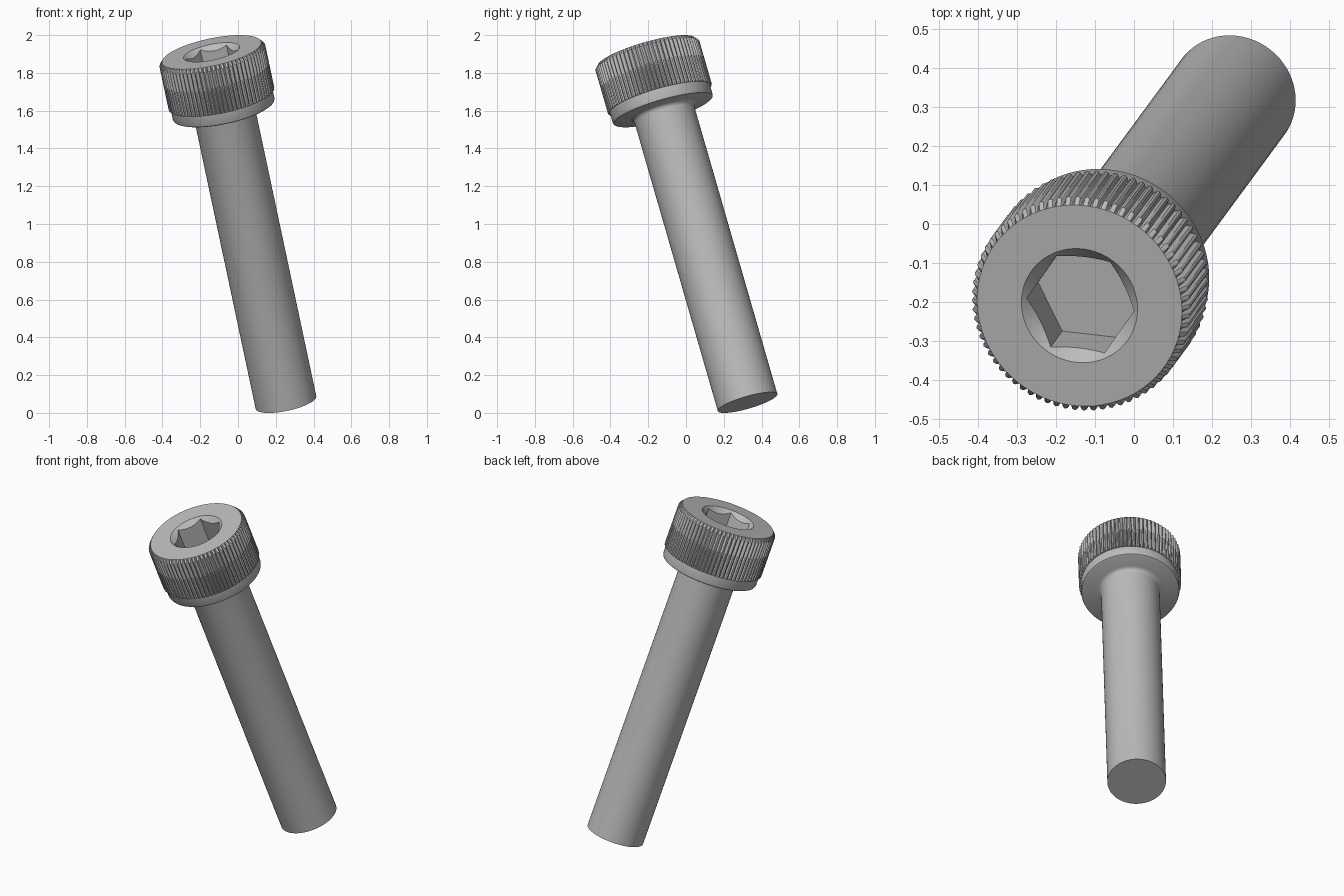
import bpy
import bmesh
from math import sin, cos, pi, radians
from mathutils import Matrix, Vector

cube = bpy.data.objects.get("Cube")
if cube:
    bpy.data.objects.remove(cube, do_unlink=True)

# Single steel colour
steel = bpy.data.materials.new("steel_grey")
steel.use_nodes = True
GREY = (0.5, 0.5, 0.5, 1)
steel.diffuse_color = GREY
steel.node_tree.nodes["Principled BSDF"].inputs["Base Color"].default_value = GREY

# The screw leans: its own axis runs from the tip up to the head
TIP = Vector((0.254, 0.326, 0.055))
AXIS = Vector((-0.395, -0.537, 1.86)).normalized()
LEAN = Matrix.Translation(TIP) @ Vector((0, 0, 1)).rotation_difference(AXIS).to_matrix().to_4x4()
LENGTH, HEAD_H = 1.97, 0.328
HEAD_Z = LENGTH - HEAD_H


def loft(name, rings, count):
    """Skin a stack of rings; each ring maps a step to (radius, height)."""
    bm = bmesh.new()
    loops = []
    for ring in rings:
        loop = []
        for i in range(count):
            r, z = ring(i)
            a = 2 * pi * i / count
            loop.append(bm.verts.new((r * cos(a), r * sin(a), z)))
        loops.append(loop)
    for low, high in zip(loops, loops[1:]):
        for i in range(count):
            j = (i + 1) % count
            bm.faces.new((low[i], low[j], high[j], high[i]))
    bm.faces.new(loops[0][::-1])
    bm.faces.new(loops[-1])
    mesh = bpy.data.meshes.new(name)
    bm.to_mesh(mesh)
    bm.free()
    mesh.materials.append(steel)
    obj = bpy.data.objects.new(name, mesh)
    bpy.context.collection.objects.link(obj)
    obj.matrix_world = LEAN
    bpy.ops.object.select_all(action="DESELECT")
    obj.select_set(True)
    bpy.context.view_layer.objects.active = obj
    bpy.ops.object.shade_smooth_by_angle(angle=radians(30))
    return obj


def circle(r, z):
    return lambda i: (r, z)


# Shank with a fillet under the head
SHANK_R, FILLET = 0.164, 0.025
shank = [circle(SHANK_R, 0), circle(SHANK_R, HEAD_Z - FILLET)]
for k in range(1, 6):
    t = k / 5 * pi / 2
    shank.append(circle(SHANK_R + FILLET * (1 - cos(t)), HEAD_Z - FILLET * (1 - sin(t))))
shank.append(circle(SHANK_R, HEAD_Z + 0.04))
loft("shank", shank, 64)

# Head: plain collar, knurled side, chamfered rim and hexagon socket
TEETH = 72
COUNT = TEETH * 4
TOOTH = (1, 0.8, 0, 0.8)
SOCKET_R, HEX_R, HEX_TURN = 0.152, 0.141, radians(-5)
SIDE = COUNT // 6


def knurl(z):
    return lambda i: (0.270 + 0.016 * TOOTH[i % 4], z)


def hex_radius(i):
    a = 2 * pi * (i % SIDE) / COUNT
    return HEX_R * cos(pi / 6) / cos(a - pi / 6)


def socket_edge(i):
    # hexagon walls meet the conical lead-in
    r = hex_radius(i)
    return r, LENGTH - (SOCKET_R - r)


def socket_floor(i):
    return hex_radius(i), LENGTH - 0.16


head = loft("head", [
    circle(0.264, HEAD_Z),
    circle(0.272, HEAD_Z + 0.004),
    circle(0.275, HEAD_Z + 0.012),
    circle(0.275, HEAD_Z + 0.066),
    knurl(HEAD_Z + 0.066),
    knurl(LENGTH - 0.02),
    circle(0.268, LENGTH),
    circle(SOCKET_R, LENGTH),
    socket_edge,
    socket_floor,
], COUNT)
head.matrix_world = LEAN @ Matrix.Rotation(HEX_TURN, 4, "Z")
